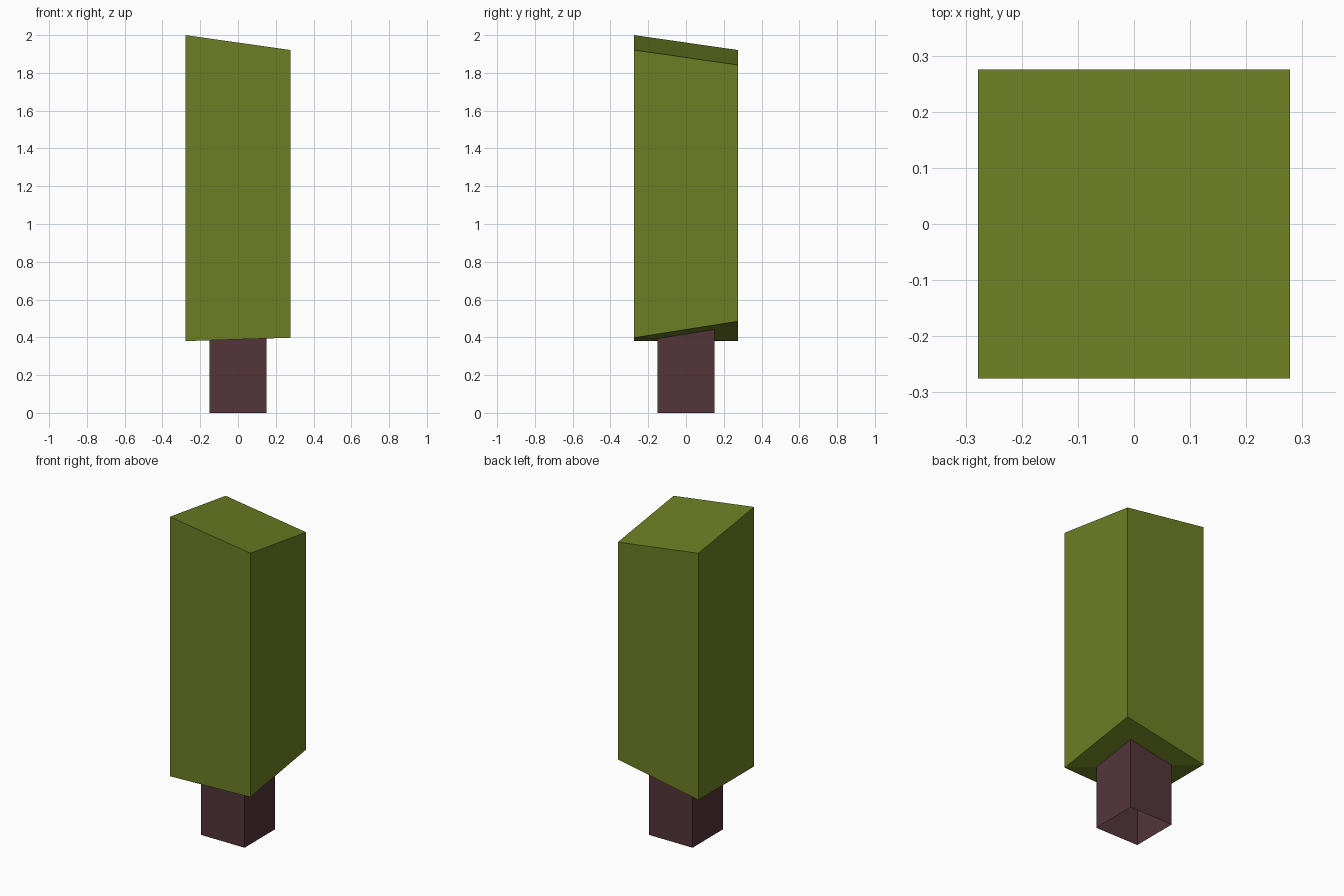
import bpy
import bmesh

if "Cube" in bpy.data.objects:
    bpy.data.objects.remove(bpy.data.objects["Cube"])


def material(name, rgb):
    m = bpy.data.materials.new(name)
    m.diffuse_color = (*rgb, 1.0)
    m.use_nodes = True
    m.node_tree.nodes["Principled BSDF"].inputs["Base Color"].default_value = m.diffuse_color
    return m


def column(name, hx, hy, bottom, top, mat, caps=True):
    """Four-sided column; bottom/top are corner heights: FL, FR, BR, BL."""
    bm = bmesh.new()
    corners = [(-hx, -hy), (hx, -hy), (hx, hy), (-hx, hy)]
    lo = [bm.verts.new((x, y, z)) for (x, y), z in zip(corners, bottom)]
    hi = [bm.verts.new((x, y, z)) for (x, y), z in zip(corners, top)]
    for i in range(4):
        j = (i + 1) % 4
        bm.faces.new((lo[i], lo[j], hi[j], hi[i]))
    if caps:
        # both ends fold along the front-right to back-left diagonal
        for a, b, c in ((0, 1, 3), (1, 2, 3)):
            bm.faces.new((hi[a], hi[b], hi[c]))
            bm.faces.new((lo[c], lo[b], lo[a]))
    # merge flat triangle pairs back into quads
    bmesh.ops.dissolve_limit(bm, angle_limit=0.03, verts=bm.verts[:], edges=bm.edges[:])
    me = bpy.data.meshes.new(name)
    bm.to_mesh(me)
    bm.free()
    me.materials.append(mat)
    ob = bpy.data.objects.new(name, me)
    bpy.context.collection.objects.link(ob)
    return ob


leaf = material("olive green", (0.155, 0.212, 0.018))
bark = material("dark brown", (0.088, 0.036, 0.042))

# foliage block with slanted top and skewed underside
column("foliage", 0.278, 0.275,
       (0.38, 0.398, 0.485, 0.38), (2.0, 1.921, 1.842, 1.921), leaf)

# trunk, an open tube reaching into the foliage
column("trunk", 0.15, 0.15, (0.0,) * 4, (0.45,) * 4, bark, caps=False)
